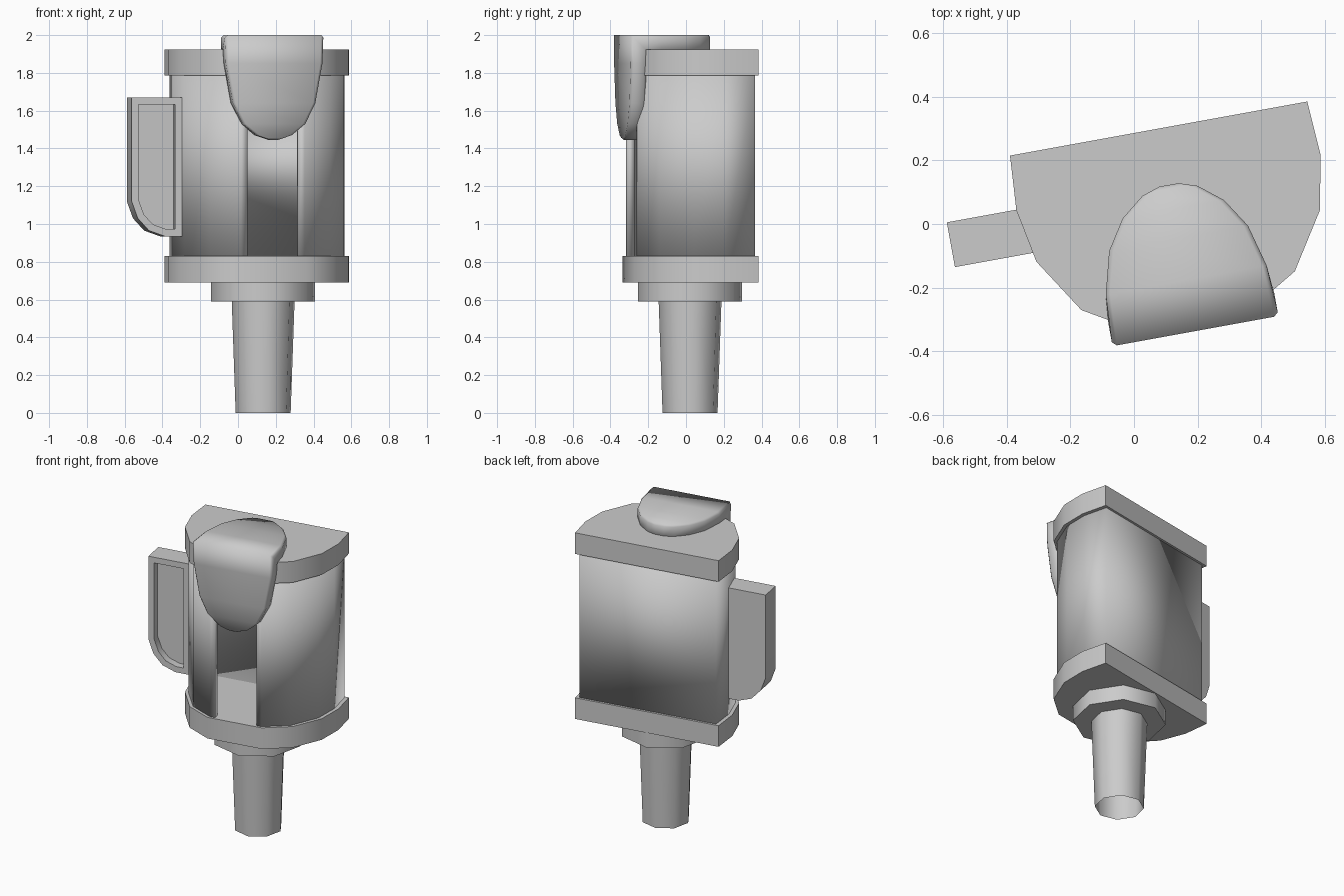
import bpy, bmesh
from math import radians, pi
from mathutils import Matrix, Vector

if "Cube" in bpy.data.objects:
    bpy.data.objects.remove(bpy.data.objects["Cube"])

# Whole model is turned about z; local origin is the middle of the flat back
PLACE = Matrix.Translation((0.0775, 0.30, 0)) @ Matrix.Rotation(radians(10.3), 4, 'Z')


def finish(bm, name, angle=35):
    bm.transform(PLACE)
    me = bpy.data.meshes.new(name)
    bm.to_mesh(me)
    bm.free()
    ob = bpy.data.objects.new(name, me)
    bpy.context.collection.objects.link(ob)
    bpy.ops.object.select_all(action='DESELECT')
    ob.select_set(True)
    bpy.context.view_layer.objects.active = ob
    bpy.ops.object.shade_smooth_by_angle(angle=radians(angle))
    return ob


def prism(points, offset):
    """Extrude a 3D outline; returns the bmesh and the moved end face."""
    bm = bmesh.new()
    f = bm.faces.new([bm.verts.new(p) for p in points])
    r = bmesh.ops.extrude_face_region(bm, geom=[f], use_keep_orig=True)
    bmesh.ops.translate(bm, vec=offset, verts=[v for v in r['geom'] if isinstance(v, bmesh.types.BMVert)])
    end = [g for g in r['geom'] if isinstance(g, bmesh.types.BMFace)][0]
    bmesh.ops.recalc_face_normals(bm, faces=bm.faces)
    return bm, end


def solidify(ob, thickness):
    m = ob.modifiers.new("thickness", 'SOLIDIFY')
    m.thickness = thickness
    m.offset = -1
    m.use_even_offset = True


# D-shaped outline: front right round to the back, then mirrored
half = [(0.18, -0.613), (0.341, -0.518), (0.453, -0.343), (0.486, -0.173), (0.475, 0.0)]
outline = half + [(-x, y) for x, y in reversed(half)]

# Top cap and base ring
for name, z0 in (("top_cap", 1.785), ("base_ring", 0.69)):
    bm, _ = prism([(x, y, z0) for x, y in outline], (0, 0, 0.14))
    finish(bm, name)

# Hollow body with a front slot
path = [(x * 0.95, -0.3 + (y + 0.3) * 0.95) for x, y in outline]
path = [(0.137, path[0][1])] + path + [(-0.137, path[0][1])]
bm = bmesh.new()
cols = [[bm.verts.new((x, y, z)) for z in (0.83, 1.785)] for x, y in path]
for a, b in zip(cols, cols[1:]):
    bm.faces.new((a[0], b[0], b[1], a[1]))
solidify(finish(bm, "body_shell"), 0.04)


# Neck collar and tapered open stem
def tube(name, r_low, r_high, z0, z1, caps):
    bm = bmesh.new()
    bmesh.ops.create_cone(bm, cap_ends=caps, segments=8, radius1=r_low, radius2=r_high,
                          depth=z1 - z0, matrix=Matrix.Translation((0.005, -0.284, (z0 + z1) / 2)))
    finish(bm, name, 50)


tube("neck_collar", 0.28, 0.28, 0.59, 0.69, True)
tube("stem", 0.148, 0.169, 0.0, 0.59, False)

# Side handle with a recessed front panel
side = [(-0.436, 1.67), (-0.708, 1.67), (-0.708, 1.12), (-0.675, 1.03),
        (-0.615, 0.965), (-0.53, 0.935), (-0.436, 0.935)]
bm, front = prism([(x, -0.171, z) for x, z in side], (0, -0.143, 0))
bmesh.ops.inset_region(bm, faces=[front], thickness=0.038, use_even_offset=True)
inner = bmesh.ops.extrude_discrete_faces(bm, faces=[front])['faces'][0]
bmesh.ops.translate(bm, vec=(0, 0.05, 0), verts=inner.verts)
finish(bm, "side_handle", 30)

# Folded tongue: rows of (y, z, half width) over the top and down the front
rows = [(-0.18, 2, 0.03), (-0.199, 2, 0.088), (-0.258, 2, 0.162), (-0.351, 2, 0.222),
        (-0.484, 2, 0.257), (-0.647, 2, 0.265), (-0.647, 1.85, 0.26), (-0.647, 1.64, 0.222),
        (-0.647, 1.53, 0.168), (-0.647, 1.47, 0.095), (-0.647, 1.445, 0.02)]
bm = bmesh.new()
weight = bm.edges.layers.float.new("bevel_weight_edge")
pairs = [(bm.verts.new((-w, y, z)), bm.verts.new((w, y, z))) for y, z, w in rows]
for a, b in zip(pairs, pairs[1:]):
    bm.faces.new((a[0], b[0], b[1], a[1]))
for e in bm.edges:
    e[weight] = 1.0 if e.is_boundary else 0.0
tongue = finish(bm, "folded_tongue", 100)
solidify(tongue, 0.085)
bev = tongue.modifiers.new("soft_rim", 'BEVEL')
bev.limit_method = 'WEIGHT'
bev.width = 0.012
bev.segments = 1
